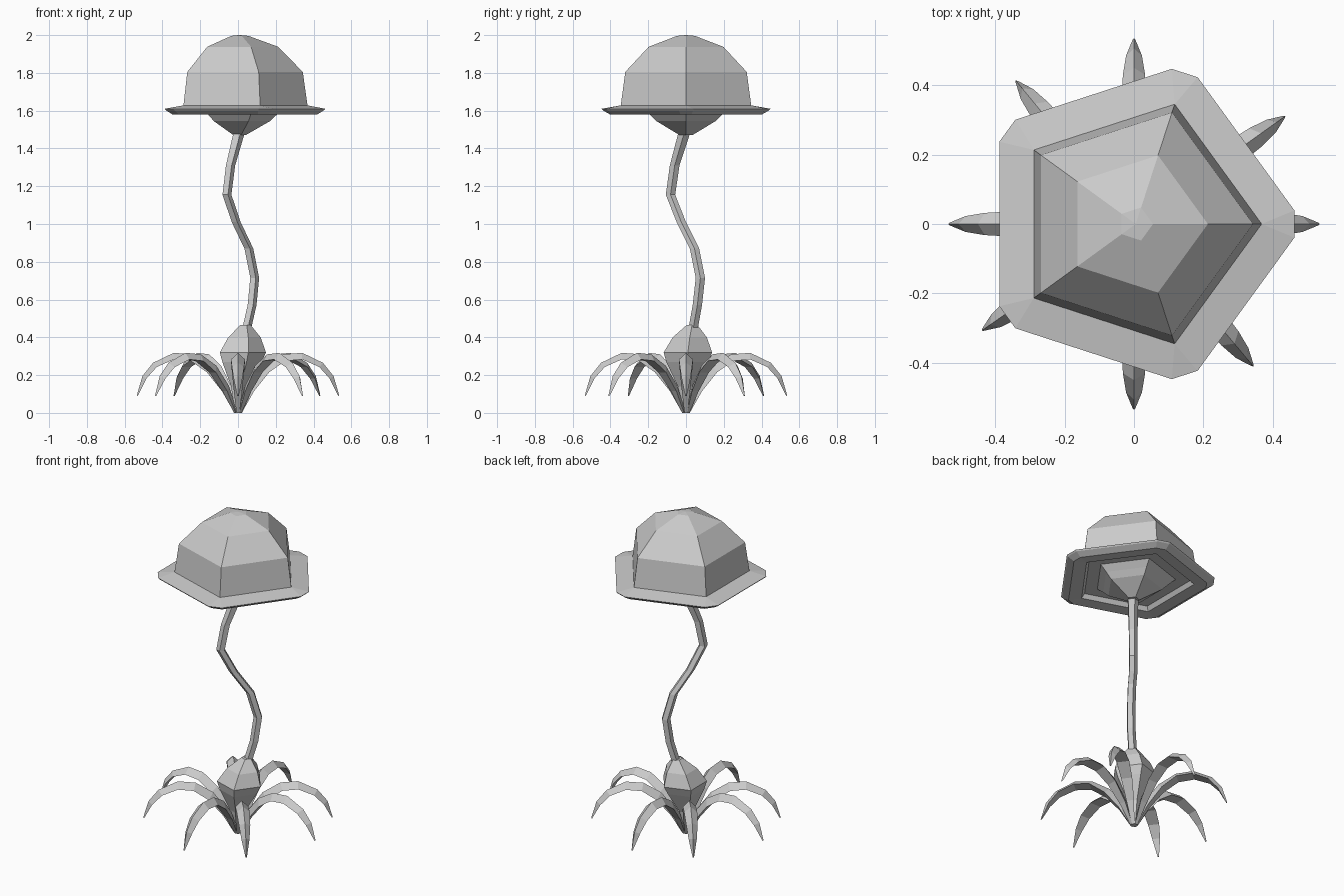
import bpy, bmesh
from math import cos, sin, radians
from mathutils import Matrix, Vector


def loft(name, rings):
    """Skin a list of equal-length point rings, capping both ends."""
    bm = bmesh.new()
    rows = [[bm.verts.new(p) for p in ring] for ring in rings]
    n = len(rows[0])
    for a, b in zip(rows, rows[1:]):
        for i in range(n):
            j = (i + 1) % n
            bm.faces.new((a[i], a[j], b[j], b[i]))
    bm.faces.new(rows[0])
    bm.faces.new(rows[-1])
    bmesh.ops.remove_doubles(bm, verts=bm.verts, dist=0.0005)
    bmesh.ops.recalc_face_normals(bm, faces=bm.faces)
    mesh = bpy.data.meshes.new(name)
    bm.to_mesh(mesh)
    bm.free()
    ob = bpy.data.objects.new(name, mesh)
    bpy.context.collection.objects.link(ob)
    return ob


def pentagon(r, z, x=0.0, y=0.0):
    return [(x + r * cos(radians(72 * k)), y + r * sin(radians(72 * k)), z)
            for k in range(5)]


def cut_pentagon(r, z, half, x=0.005):
    """Pentagon whose corners are cut off by +-half degrees."""
    return [(x + r * cos(radians(72 * k + s * half)),
             r * sin(radians(72 * k + s * half)), z)
            for k in range(5) for s in (-1, 1)]


# Mushroom cap: dome, cut-corner brim, hollow underside, central gill cone
cap = [(0.004, 2.0, 0), (0.05, 1.996, 0), (0.208, 1.938, 0), (0.338, 1.805, 0),
       (0.363, 1.628, 0), (0.459, 1.61, 4.9), (0.452, 1.602, 4.9),
       (0.415, 1.58, 4), (0.345, 1.585, 0), (0.325, 1.61, 0), (0.24, 1.612, 0),
       (0.20, 1.578, 0), (0.165, 1.545, 0), (0.035, 1.47, 0)]
loft("mushroom_cap", [cut_pentagon(r, z, h) for r, z, h in cap])

# Wavy stem: x, y, z, radius
stem = [(0.04, 0.035, 0.43, 0.026), (0.072, 0.06, 0.57, 0.026),
        (0.086, 0.076, 0.715, 0.026), (0.055, 0.045, 0.87, 0.026),
        (-0.012, -0.025, 1.01, 0.026), (-0.061, -0.082, 1.155, 0.026),
        (-0.042, -0.06, 1.31, 0.027), (0.002, -0.01, 1.48, 0.033)]
loft("stem", [pentagon(r, z, x, y) for x, y, z, r in stem])

# Bulb at the foot of the stem
bulb = [(0.0, 0.0, 0.0, 0.02), (0.0, 0.0, 0.14, 0.045), (0.01, 0.005, 0.27, 0.115),
        (0.013, 0.01, 0.32, 0.135), (0.025, 0.02, 0.40, 0.095),
        (0.037, 0.032, 0.465, 0.03)]
loft("bulb", [pentagon(r, z, x, y) for x, y, z, r in bulb])

# Drooping leaves: ridge (r, z), lower edge (r, z), half width
leaf = [(0.005, 0.008, 0.02, 0.0, 0.008), (0.06, 0.145, 0.085, 0.115, 0.022),
        (0.14, 0.25, 0.165, 0.215, 0.032), (0.24, 0.31, 0.25, 0.275, 0.037),
        (0.34, 0.318, 0.34, 0.283, 0.037), (0.45, 0.265, 0.43, 0.243, 0.032),
        (0.506, 0.195, 0.485, 0.182, 0.023), (0.536, 0.092, 0.531, 0.09, 0.004)]
for i, angle in enumerate((0, 35.5, 90, 129.5, 180, 215, 270, 310)):
    turn = Matrix.Rotation(radians(angle), 3, 'Z')
    loft(f"leaf_{i + 1}",
         [[turn @ Vector(p) for p in ((a, 0, b), (c, w, d), (c, -w, d))]
          for a, b, c, d, w in leaf])
